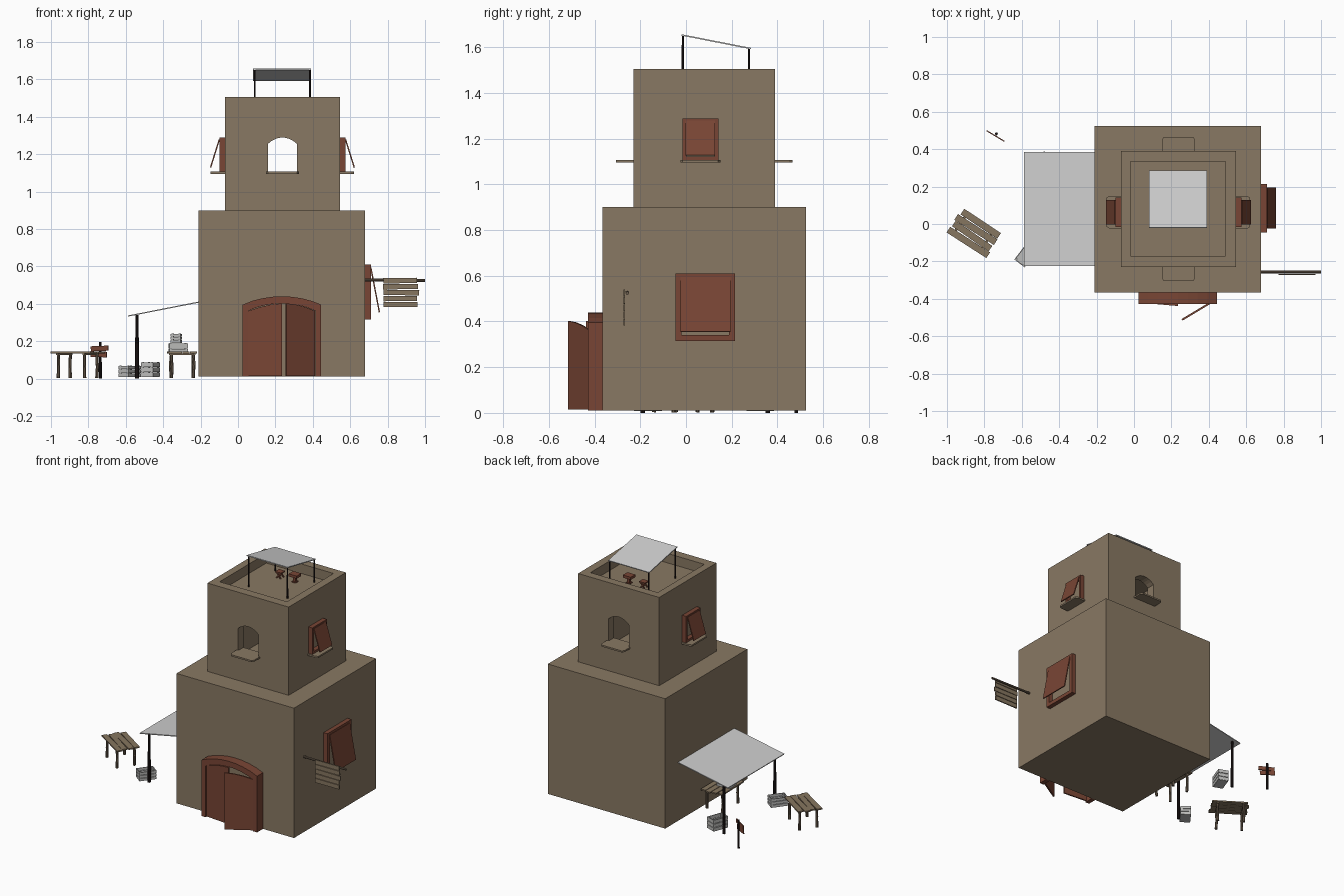
import bpy, bmesh, math, random
from mathutils import Matrix, Vector

if "Cube" in bpy.data.objects:
    bpy.data.objects.remove(bpy.data.objects["Cube"])

random.seed(4)
T = Matrix.Translation


def R(deg, axis):
    return Matrix.Rotation(math.radians(deg), 4, axis)


def mat(name, r, g, b):
    m = bpy.data.materials.new(name)
    m.diffuse_color = (r, g, b, 1)
    m.use_nodes = True
    m.node_tree.nodes["Principled BSDF"].inputs["Base Color"].default_value = m.diffuse_color
    return m


CLAY = mat("clay wall", 0.25, 0.19, 0.125)
RED = mat("red brown wood", 0.19, 0.06, 0.035)
CLOTH = mat("pale cloth", 0.62, 0.62, 0.62)
WOOD = mat("weathered wood", 0.24, 0.18, 0.115)
LEG = mat("old log wood", 0.15, 0.11, 0.075)
DARK = mat("dark pole", 0.014, 0.009, 0.009)
CRATE = mat("grey crate", 0.50, 0.50, 0.49)


def finish(name, material, bm):
    bmesh.ops.recalc_face_normals(bm, faces=bm.faces)
    me = bpy.data.meshes.new(name)
    bm.to_mesh(me)
    bm.free()
    me.materials.append(material)
    ob = bpy.data.objects.new(name, me)
    bpy.context.collection.objects.link(ob)
    return ob


def boxes(name, material, parts, M=Matrix()):
    """parts: list of (centre, size[, local rotation])"""
    bm = bmesh.new()
    for p in parts:
        rot = p[2] if len(p) > 2 else Matrix()
        bmesh.ops.create_cube(bm, size=1, matrix=M @ T(p[0]) @ rot @ Matrix.Diagonal((*p[1], 1)))
    return finish(name, material, bm)


def span(name, material, x, y, z):
    c = [(a + b) / 2 for a, b in (x, y, z)]
    return boxes(name, material, [(c, [b - a for a, b in (x, y, z)])])


def prism(name, material, outline, depth, M=Matrix()):
    bm = bmesh.new()
    f = bm.faces.new([bm.verts.new((x, y, 0)) for x, y in outline])
    ext = bmesh.ops.extrude_face_region(bm, geom=[f])
    bmesh.ops.translate(bm, vec=(0, 0, depth), verts=[v for v in ext["geom"] if isinstance(v, bmesh.types.BMVert)])
    bm.transform(M)
    return finish(name, material, bm)


def poles(name, material, rods, M=Matrix(), sides=8):
    """rods: list of (bottom, top, radius)"""
    bm = bmesh.new()
    for a, b, r in rods:
        a, b = Vector(a), Vector(b)
        d = b - a
        rot = d.to_track_quat('Z', 'Y').to_matrix().to_4x4()
        bmesh.ops.create_cone(bm, cap_ends=True, segments=sides, radius1=r, radius2=r * 0.9,
                              depth=d.length, matrix=M @ T((a + b) / 2) @ rot)
    return finish(name, material, bm)


def cut(ob, cutters):
    bpy.context.view_layer.objects.active = ob
    for c in cutters:
        m = ob.modifiers.new("cut", 'BOOLEAN')
        m.object, m.operation, m.solver = c, 'DIFFERENCE', 'EXACT'
        bpy.ops.object.modifier_apply(modifier=m.name)
        bpy.data.objects.remove(c)


def arch(x0, x1, z0, spring, rise, n=8):
    """Outline of an opening with a shallow curved top"""
    pts = [(x0, z0), (x1, z0)]
    for i in range(n + 1):
        t = i / n
        pts.append((x1 + (x0 - x1) * t, spring + rise * math.sin(math.pi * t) ** 0.8))
    return pts


UP = R(90, 'X')   # outline stands up, extrudes toward -y

# Building masses
span("lower_house", CLAY, (-0.21, 0.68), (-0.365, 0.525), (0.01, 0.90))
tower = span("upper_tower", CLAY, (-0.07, 0.545), (-0.23, 0.39), (0.90, 1.505))
cut(tower, [
    span("room", CLAY, (-0.01, 0.485), (-0.17, 0.33), (0.93, 1.39)),
    span("roof_recess", CLAY, (-0.02, 0.49), (-0.17, 0.335), (1.44, 1.6)),
    prism("arch_hole", CLAY, arch(0.16, 0.315, 1.103, 1.255, 0.034), 1.2, T((0, 0.7, 0)) @ UP),
])

# Window sills with clipped outer corners on all four sides of the tower
sill = [(-0.088, 0.005), (0.088, 0.005), (0.088, -0.06), (0.078, -0.076), (-0.078, -0.076), (-0.088, -0.06)]
for name, x, y, a in (("front", 0.238, -0.23, 0), ("right", 0.545, 0.063, 90),
                      ("back", 0.238, 0.39, 180), ("left", -0.07, 0.063, -90)):
    prism(name + "_sill", CLAY, sill, 0.011, T((x, y, 1.095)) @ R(a, 'Z'))


# Side windows: frame plus a propped shutter hinged at the top
def window(name, M, w, h, b, drop, out):
    d = 0.03
    boxes(name + "_frame", RED, [
        ((d / 2, -w / 2 + b / 2, h / 2), (d, b, h)), ((d / 2, w / 2 - b / 2, h / 2), (d, b, h)),
        ((d / 2, 0, h - b / 2), (d, w - 2 * b, b)), ((d / 2, 0, b / 2), (d, w - 2 * b, b))], M)
    length, ang = math.hypot(drop, out), math.degrees(math.atan2(out, drop))
    boxes(name + "_shutter", RED, [((0, 0, -length / 2), (0.007, w - 1.6 * b, length))],
          M @ T((d, 0, h - b * 0.6)) @ R(-ang, 'Y'))


window("tower_right_window", T((0.545, 0.063, 1.105)), 0.157, 0.183, 0.017, 0.15, 0.047)
window("tower_left_window", T((-0.07, 0.063, 1.105)) @ R(180, 'Z'), 0.157, 0.183, 0.017, 0.15, 0.047)
window("house_right_window", T((0.68, 0.085, 0.315)), 0.26, 0.295, 0.026, 0.24, 0.046)

# Arched doorway: surround and two leaves, the right one standing open
frame = prism("door_frame", RED, arch(0.025, 0.445, 0.01, 0.395, 0.045), 0.064, T((0, -0.365, 0)) @ UP)
cut(frame, [prism("door_hole", RED, arch(0.055, 0.415, -0.05, 0.362, 0.04), 0.3, T((0, -0.3, 0)) @ UP)])
leaf = [(0, 0.014), (0.178, 0.014), (0.178, 0.402), (0.12, 0.396), (0.06, 0.382), (0, 0.362)]
prism("left_door", RED, leaf, 0.01, T((0.058, -0.413, 0)) @ R(-5, 'Z') @ UP)
prism("right_door", RED, leaf, 0.01, T((0.412, -0.425, 0)) @ R(211, 'Z') @ UP)

# Hanging plank board on a bracket
poles("sign_bracket", LEG, [((0.675, -0.257, 0.527), (1.0, -0.257, 0.524), 0.008)])
boxes("hanging_board", WOOD, [
    ((0.87 + random.uniform(-.004, .004), -0.27, 0.396 + i * 0.032),
     (0.188 + random.uniform(-.008, .006), 0.008, 0.0285), R(random.uniform(-1, 1), 'Y')) for i in range(5)])

# Roof canopy
boxes("roof_canopy", CLOTH, [((0.235, 0.132, 1.624), (0.31, 0.311, 0.006), R(-11.1, 'X'))])
poles("roof_canopy_poles", DARK, [((x, y, 1.44), (x, y, z), 0.005)
                                  for x in (0.09, 0.385) for y, z in ((-0.014, 1.65), (0.276, 1.594))])

# Roof table and folding stool
boxes("roof_table", RED, [((0.285, 0.21, 1.488), (0.06, 0.05, 0.018)), ((0.285, 0.21, 1.46), (0.018, 0.018, 0.042)),
                          ((0.285, 0.21, 1.443), (0.03, 0.03, 0.006))])
boxes("roof_stool", RED, [((0.172, 0.21, 1.48), (0.045, 0.042, 0.008))] +
      [((0.172, 0.21 + s, 1.46), (0.007, 0.007, 0.052), R(a, 'Y')) for s in (-.016, .016) for a in (-38, 38)])

# Side awning
boxes("side_awning", CLOTH, [((-0.397, 0.08, 0.372), (0.388, 0.61, 0.006), R(-11.1, 'Y'))])
poles("side_awning_poles", DARK, [((-0.54, y, 0), (-0.54, y, 0.34), 0.01) for y in (-0.19, 0.358)])


# Rough plank tables
def table(name, M):
    boxes(name + "_top", WOOD, [
        ((random.uniform(-.008, .008), -0.06 + i * 0.04, 0.139),
         (0.245 + random.uniform(-.012, .012), 0.036, 0.009), R(random.uniform(-2, 2), 'Z')) for i in range(4)], M)
    rods = []
    for sx in (-1, 1):
        for sy in (-1, 1):
            x, y = sx * 0.085, sy * 0.058
            k = (x + random.uniform(-.005, .005), y + random.uniform(-.005, .005), 0.07)
            rods += [((x, y, 0.003), k, 0.0095), (k, (x, y, 0.136), 0.009)]
    poles(name + "_legs", LEG, rods, M, 7)
    boxes(name + "_rails", WOOD, [((s * 0.085, 0, 0.131), (0.014, 0.14, 0.008)) for s in (-1, 1)], M)


table("outer_table", T((-0.858, -0.045, 0)) @ R(-34, 'Z'))
table("awning_table", T((-0.298, 0.03, 0)) @ R(90, 'Z'))


# Slatted open crates
def crate(name, M, w, l, h):
    t, n = 0.005, 3
    parts = [((0, 0, t / 2), (w - t, l - t, t))]
    s = h / n
    for i in range(n):
        z = s * (i + 0.5)
        for k in (-1, 1):
            parts.append(((k * (w - t) / 2, 0, z), (t, l, s * 0.86)))
            parts.append(((0, k * (l - t) / 2, z), (w - 2 * t, t, s * 0.86)))
    for a in (-1, 1):
        for b in (-1, 1):
            parts.append(((a * (w / 2 - 1.8 * t), b * (l / 2 - 1.8 * t), h / 2), (1.6 * t, 1.6 * t, h)))
    boxes(name, CRATE, parts, M)


crate("front_crate", T((-0.579, -0.167, 0.008)) @ R(-37, 'Z'), 0.07, 0.11, 0.062)
crate("back_crate", T((-0.468, 0.325, 0.008)) @ R(-20, 'Z'), 0.07, 0.11, 0.08)
crate("table_crate", T((-0.32, 0.02, 0.144)) @ R(4, 'Z'), 0.1, 0.075, 0.045)
crate("small_crate", T((-0.33, 0.02, 0.19)) @ R(-8, 'Z'), 0.055, 0.05, 0.05)

# Small signpost
SIGN = T((-0.74, 0.475, 0)) @ R(-31, 'Z')
poles("signpost", DARK, [((0, 0.008, 0), (0, 0.008, 0.195), 0.008)], SIGN)
boxes("signpost_boards", RED, [((-0.003, -0.004, 0.13), (0.1, 0.006, 0.03), R(2, 'Y')),
                               ((0.003, -0.004, 0.161), (0.108, 0.006, 0.027), R(-2, 'Y'))], SIGN)
